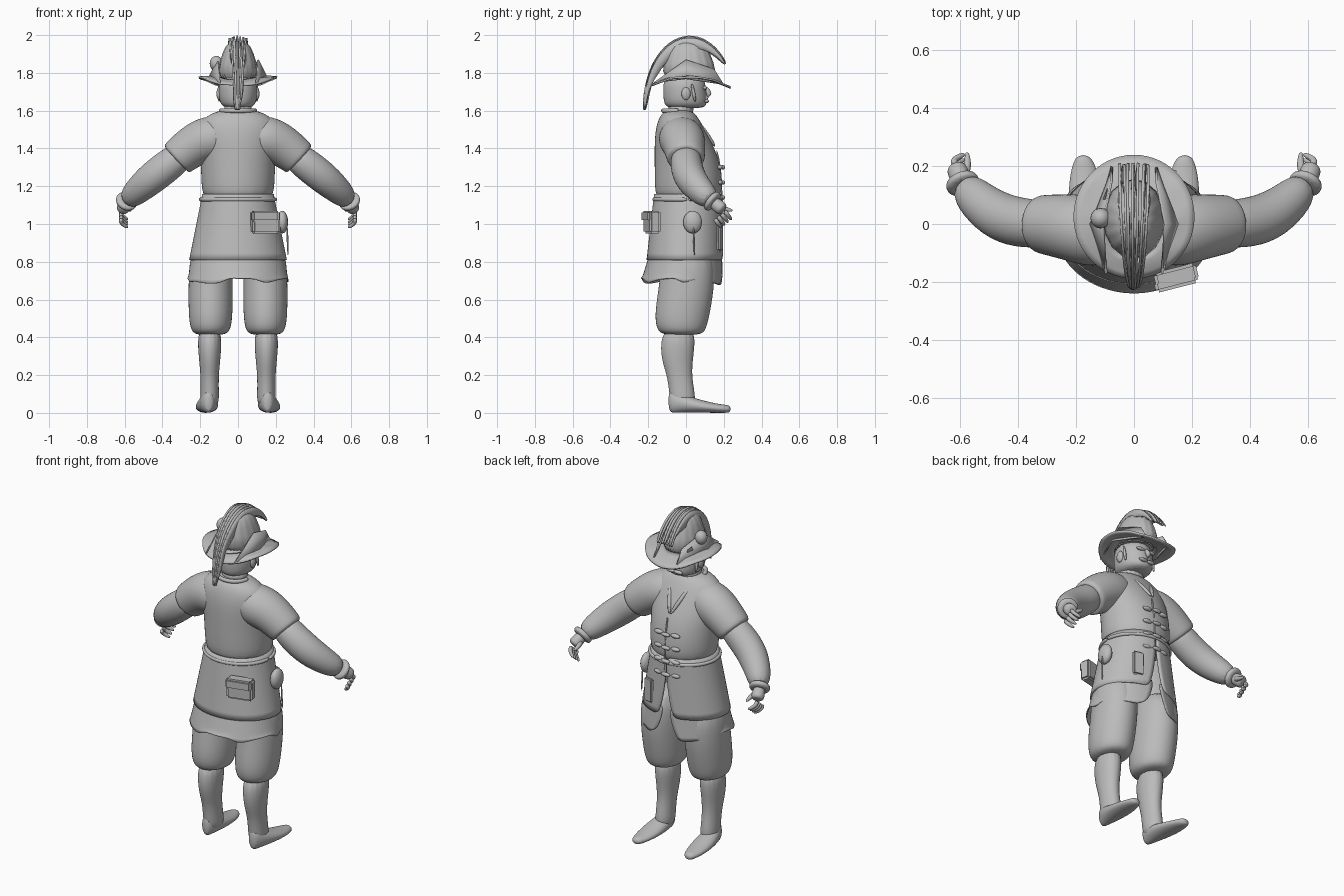
import bpy, bmesh, random
from math import cos, sin, radians, pi, sqrt
from mathutils import Vector

random.seed(4)
if "Cube" in bpy.data.objects:
    bpy.data.objects.remove(bpy.data.objects["Cube"])

grey = bpy.data.materials.new("plain_grey")
grey.use_nodes = True
shade = (.5, .5, .5, 1)
grey.diffuse_color = shade
grey.node_tree.nodes["Principled BSDF"].inputs["Base Color"].default_value = shade


def finish(name, mesh_builder, levels=0, thickness=0):
    """Turn a bmesh into a smooth-shaded grey object with optional modifiers."""
    bmesh.ops.recalc_face_normals(mesh_builder, faces=mesh_builder.faces)
    mesh = bpy.data.meshes.new(name)
    mesh_builder.to_mesh(mesh)
    mesh_builder.free()
    mesh.materials.append(grey)
    part = bpy.data.objects.new(name, mesh)
    bpy.context.collection.objects.link(part)
    bpy.ops.object.select_all(action="DESELECT")
    part.select_set(True)
    bpy.context.view_layer.objects.active = part
    bpy.ops.object.shade_smooth_by_angle(angle=radians(50))
    if levels:
        subdivide = part.modifiers.new("subdivide", "SUBSURF")
        subdivide.levels = subdivide.render_levels = levels
    if thickness:
        part.modifiers.new("thickness", "SOLIDIFY").thickness = thickness
    return part


def loft(name, rings, sides=16, closed=True, gaps=None, levels=2, thickness=0):
    """Skin rings of (centre, across, forward); gaps open a slit at the front."""
    builder = bmesh.new()
    rows = []
    for index, (centre, across, forward) in enumerate(rings):
        gap = gaps[index] if gaps else 0
        row = []
        for step in range(sides + 1 if gaps else sides):
            angle = pi / 2 + gap + (2 * pi - 2 * gap) * step / sides
            row.append(builder.verts.new(centre + across * cos(angle) + forward * sin(angle)))
        rows.append(row)
    for lower, upper in zip(rows, rows[1:]):
        for step in range(sides):
            after = (step + 1) % len(lower)
            builder.faces.new((lower[step], lower[after], upper[after], upper[step]))
    if closed:
        builder.faces.new(rows[0])
        builder.faces.new(rows[-1])
    return finish(name, builder, levels, thickness)


def level_ring(height, width, back, front, middle=0):
    return (Vector((middle, (back + front) / 2, height)),
            Vector((width, 0, 0)), Vector((0, (front - back) / 2, 0)))


def stack(name, rows, middle=0, **options):
    return loft(name, [level_ring(*row, middle) for row in rows], **options)


def flare(name, top, bottom, slit_start, slit_end, thickness):
    """Open cloth widening evenly downwards, with a front slit that grows."""
    steps = [step / 5 for step in range(6)]
    rows = [[a + (b - a) * t for a, b in zip(top, bottom)] for t in steps]
    gaps = [slit_start + (slit_end - slit_start) * t * t for t in steps]
    return stack(name, rows, sides=32, closed=False, gaps=gaps, levels=1, thickness=thickness)


def tube(name, points, radii, sides=12):
    points = [Vector(point) for point in points]
    rings = []
    for index, point in enumerate(points):
        ahead = points[min(index + 1, len(points) - 1)]
        along = (ahead - points[max(index - 1, 0)]).normalized()
        across = along.cross(Vector((0, 0, 1))).normalized()
        rings.append((point, across * radii[index], across.cross(along) * radii[index]))
    return loft(name, rings, sides)


def cord(name, points, radius):
    """Thin tube of even width."""
    return tube(name, points, [radius] * len(points), sides=6)


def arc(width, depth, middle, height, start, end):
    angles = [start + (end - start) * step / 24 for step in range(25)]
    return [(width * cos(a), middle + depth * sin(a), height) for a in angles]


def ball(name, location, size):
    builder = bmesh.new()
    bmesh.ops.create_uvsphere(builder, u_segments=16, v_segments=10, radius=1)
    bmesh.ops.scale(builder, vec=size, verts=builder.verts)
    bmesh.ops.translate(builder, vec=location, verts=builder.verts)
    return finish(name, builder)


def block(name, location, size, turn):
    builder = bmesh.new()
    bmesh.ops.create_cube(builder, size=1)
    bmesh.ops.scale(builder, vec=size, verts=builder.verts)
    bmesh.ops.bevel(builder, geom=builder.edges[:], offset=.01, segments=2, affect="EDGES")
    part = finish(name, builder)
    part.location = location
    part.rotation_euler.z = turn


# Tunic: upper body, flared lower part and ragged shirt tail
stack("tunic_body", [(1.1, .18, -.16, .18), (1.2, .2, -.17, .2), (1.35, .2, -.17, .18),
                     (1.47, .22, -.17, .12), (1.56, .2, -.15, .07), (1.61, .09, -.11, .03)])
waist = (1.16, .19, -.17, .19)
hem = (.81, .26, -.21, .2)
flare("tunic_skirt", waist, hem, 0.01, .2, thickness=.012)
tail = flare("shirt_tail", (.86, .24, -.19, .19), (.69, .27, -.24, .2), .1, .3, thickness=.006)
for corner in tail.data.vertices:
    if corner.co.z < .7:
        corner.co.z += random.uniform(-.01, .03) - max(0, corner.co.y - .1) / 8
cord("belt_seam", arc(.2, .18, .01, 1.13, 0, 2 * pi), .012)

# Collar, crossed lapels and front edge
cord("collar", arc(.09, .08, -.04, 1.6, pi, 2 * pi), .014)
for side in (-1, 1):
    cord("lapel", [(side * .09, -.03, 1.6), (side * .06, .07, 1.54), (0, .16, 1.4)], .014)
cord("front_edge", [(.01, .16, 1.4), (.01, .19, 1.25), (.01, .19, 1)], .007)

# Front toggles, evenly spaced
for row in range(4):
    height = 1.3 - .08 * row
    tube("toggle", [(x, .195, height) for x in (-.03, 0, .03)], [.008, .014, .008])
    for side in (-1, 1):
        ball("toggle_loop", (side * .055, .18, height), (.03, .014, .013))

# Pouches, pocket and strap
block("back_pouch", (.145, -.18, 1.01), (.15, .06, .12), turn=.25)
block("pouch_flap", (.145, -.2, 1.04), (.15, .04, .06), turn=.25)
block("front_pocket", (.12, .18, .93), (.07, .02, .15), turn=-.25)
ball("round_pouch", (.235, .035, 1.01), (.03, .05, .06))
cord("pouch_strap", [(.26, .04, 1), (.265, .045, .82)], .006)


def build_leg(side, label):
    stack("breeches_" + label, [(.41, .08, -.12, .08), (.44, .11, -.16, .11), (.53, .12, -.17, .13),
                                (.7, .12, -.14, .16), (.9, .11, -.13, .14)], middle=side * .145)
    stack("boot_" + label, [(.46, .07, -.13, .06), (.3, .06, -.14, .04), (.2, .048, -.1, .03),
                            (.1, .05, -.09, .05), (.03, .05, -.08, .05)], middle=side * .15)
    # Foot: rounded at heel and toe, lower towards the toe
    rings = []
    for step in range(9):
        t = step / 8
        width = .06 * sqrt(sin(pi * (.05 + .9 * t)))
        half_height = .02 + .045 * (1 - t) ** 1.5
        rings.append((Vector((side * (.155 + t / 50), t / 3 - .095, half_height)),
                      Vector((width, 0, 0)), Vector((0, 0, half_height))))
    loft("foot_" + label, rings)


def build_arm(side, label):
    def mirrored(points):
        return [(side * x, y, z) for x, y, z in points]

    tube("shoulder_" + label, mirrored([(.03, -.03, 1.46), (.13, -.03, 1.46), (.22, -.01, 1.43),
                                        (.32, 0, 1.35), (.33, 0, 1.34)]), [.09, .13, .12, .105, .1])
    tube("sleeve_" + label, mirrored([(.28, 0, 1.38), (.37, 0, 1.31), (.46, .02, 1.24),
                                      (.54, .08, 1.17), (.59, .14, 1.12)]), [.08, .09, .09, .075, .055])
    wrist = Vector((side * .59, .14, 1.12))
    inward = Vector((side * .4, 1, -.8)).normalized()
    tube("cuff_" + label, [wrist + inward * t for t in (-.02, 0, .02)], [.058, .062, .056])
    tube("palm_" + label, [wrist + inward * t for t in (0, .03, .06, .08)], [.03, .036, .038, .03])

    # Fingers share one curl rule
    for number in range(4):
        knuckle = Vector((side * .617, .205 - .018 * number, 1.07 - .014 * number))
        curl = [knuckle + Vector((side * t * (.012 - .008 * t), .012 * t, -.016 * t)) for t in range(4)]
        tube("finger_" + label, curl, [.014, .013, .012, .008], sides=8)
    tube("thumb_" + label, mirrored([(.59, .16, 1.1), (.57, .2, 1.08), (.575, .25, 1.07)]),
         [.02, .015, .008], sides=8)


for side, label in ((1, "left"), (-1, "right")):
    build_leg(side, label)
    build_arm(side, label)
    # Face details
    ball("ear_" + label, (side * .1, 0, 1.69), (.014, .024, .034))
    ball("brow_" + label, (side * .035, .1, 1.72), (.03, .012, .01))
    ball("moustache_" + label, (side * .025, .11, 1.65), (.03, .012, .01))
    cord("hair_lock_" + label, [(side * .1, .03, 1.75), (side * .1, .05, 1.64)], .011)

# Head and nose
stack("neck", [(1.55, .08, -.1, .04), (1.66, .08, -.1, .05)])
stack("head", [(1.61, .07, -.1, .1), (1.64, .1, -.12, .115), (1.7, .105, -.125, .11),
               (1.8, .1, -.12, .1)])
tube("nose", [(0, .1, 1.73), (0, .13, 1.68), (0, .11, 1.66)], [.012, .02, .012], sides=8)

# Hat: wavy drooping brim
brim = stack("hat_brim", [(1.775, .1, -.12, .12), (1.77, .16, -.15, .18), (1.76, .21, -.19, .24)],
             sides=28, closed=False, levels=1, thickness=.01)
for corner in brim.data.vertices:
    x, y, z = corner.co
    corner.co.z += .6 * (x * x - y * y) + random.uniform(-.005, .005)

# Hat: crown with pleats pressed into every other column
crown = stack("hat_crown", [(1.75, .13, -.14, .18), (1.86, .1, -.12, .15), (1.95, .07, -.09, .11),
                            (1.97, .03, -.04, .06)], sides=32, levels=1)
for corner in crown.data.vertices:
    if corner.index % 2:
        corner.co.x *= .92
        corner.co.y *= .94

# Hat: turned-up side flaps
for side in (-1, 1):
    builder = bmesh.new()
    outline = [(.1, -.17, 1.75), (.16, 0, 1.77), (.08, .2, 1.74), (.08, .15, 1.82), (.11, 0, 1.87)]
    builder.faces.new([builder.verts.new((side * x, y, z)) for x, y, z in outline])
    finish("brim_flap", builder, thickness=.008)

# Plume: fan of feathers following one elliptical sweep, widest over the crown
for feather in range(-3, 4):
    builder = bmesh.new()
    rows = []
    size = 1 - .01 * abs(feather)
    for step in range(13):
        t = step / 12
        angle = radians(38 + 145 * t)
        ragged = random.uniform(-.02, .02)
        inset = .95 - .17 * sin(pi * t) + ragged
        x = feather * .018 * (1 - .75 * t * t)
        rows.append([builder.verts.new((x + lean, .02 + .25 * reach * cos(angle),
                                        1.62 + .38 * reach * sin(angle)))
                     for reach, lean in ((size, 0), (inset, ragged / 2))])
    for before, after in zip(rows, rows[1:]):
        builder.faces.new((before[0], before[1], after[1], after[0]))
    finish("plume_feather", builder, levels=1, thickness=.009)

# Side ornaments on the hat
ball("hat_rosette", (-.115, .02, 1.85), (.035, .035, .04))
tube("side_feather", [(.09, .11, 1.8), (.13, 0, 1.8), (.11, -.09, 1.77)], [.012, .02, .006])
